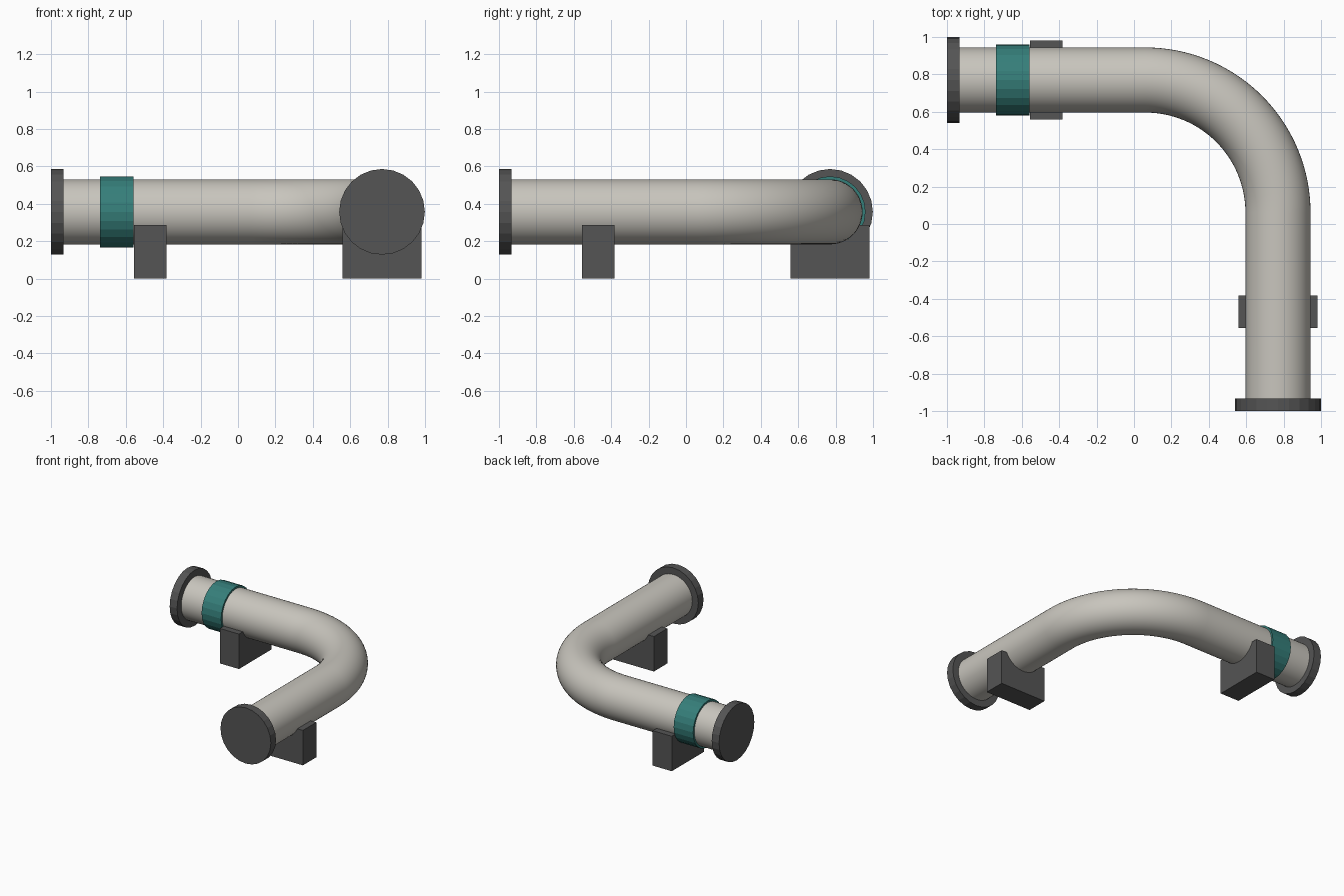
import bpy, bmesh, math
from mathutils import Vector

if "Cube" in bpy.data.objects:
    bpy.data.objects.remove(bpy.data.objects["Cube"])

C, Z, R = 0.77, 0.357, 0.174      # leg offset, pipe centre height, pipe radius
BEND = 0.71                       # bend centreline radius


def material(name, rgb):
    m = bpy.data.materials.new(name)
    m.diffuse_color = (*rgb, 1)
    m.use_nodes = True
    m.node_tree.nodes["Principled BSDF"].inputs["Base Color"].default_value = m.diffuse_color
    return m


PALE = material("pale_grey", (0.58, 0.56, 0.51))
DARK = material("dark_grey", (0.09, 0.09, 0.09))
TEAL = material("teal", (0.036, 0.21, 0.195))


def finish(name, bm, mat, smooth=False):
    bmesh.ops.recalc_face_normals(bm, faces=bm.faces)
    me = bpy.data.meshes.new(name)
    bm.to_mesh(me)
    bm.free()
    me.materials.append(mat)
    ob = bpy.data.objects.new(name, me)
    bpy.context.collection.objects.link(ob)
    if smooth:
        bpy.ops.object.select_all(action='DESELECT')
        ob.select_set(True)
        bpy.context.view_layer.objects.active = ob
        bpy.ops.object.shade_smooth_by_angle(angle=math.radians(40))
    return ob


def loft(bm, rings, cap=True):
    """Skin closed rings of points, capping both ends."""
    vs = [[bm.verts.new(p) for p in ring] for ring in rings]
    n = len(vs[0])
    for a, b in zip(vs, vs[1:]):
        for i in range(n):
            j = (i + 1) % n
            bm.faces.new((a[i], a[j], b[j], b[i]))
    if cap:
        bm.faces.new(vs[0])
        bm.faces.new(vs[-1])


def circle(r, n):
    return [(r * math.cos(2 * math.pi * i / n), Z + r * math.sin(2 * math.pi * i / n)) for i in range(n)]


def leg_part(name, profile, start, end, mat, along_y):
    """Extrude a (side, height) profile along one leg of the pipe."""
    bm = bmesh.new()
    rings = [[(C + s, t, z) if along_y else (t, C + s, z) for s, z in profile]
             for t in (start, end)]
    loft(bm, rings)
    return finish(name, bm, mat)


# pipe: straight leg, quarter bend, straight leg
k = C - BEND
path = [(Vector((-0.94, C, 0)), Vector((0, 1, 0)))]
for i in range(33):
    a = math.pi / 2 * (1 - i / 32)
    d = Vector((math.cos(a), math.sin(a), 0))
    path.append((Vector((k, k, 0)) + d * BEND, d))
path.append((Vector((C, -0.94, 0)), Vector((1, 0, 0))))
bm = bmesh.new()
loft(bm, [[p + d * s + Vector((0, 0, z)) for s, z in circle(R, 48)] for p, d in path])
finish("pipe", bm, PALE, smooth=True)

# saddle outline: block with a round cradle in its top
TOP, HALF = 0.287, 0.21
a0 = math.asin((Z - TOP) / R)
cradle = [(R * math.cos(a), Z - R * math.sin(a))
          for a in (a0 + (math.pi - 2 * a0) * i / 16 for i in range(17))]
saddle = [(-HALF, 0), (HALF, 0), (HALF, TOP)] + cradle + [(-HALF, TOP)]

# flange and saddle on each leg
for tag, along_y in (("back", False), ("front", True)):
    leg_part(tag + "_flange", circle(0.229, 24), -1.0, -0.933, DARK, along_y)
    leg_part(tag + "_saddle", saddle, -0.557, -0.383, DARK, along_y)

# coloured band on the back leg
leg_part("band", circle(0.19, 24), -0.737, -0.56, TEAL, False)
